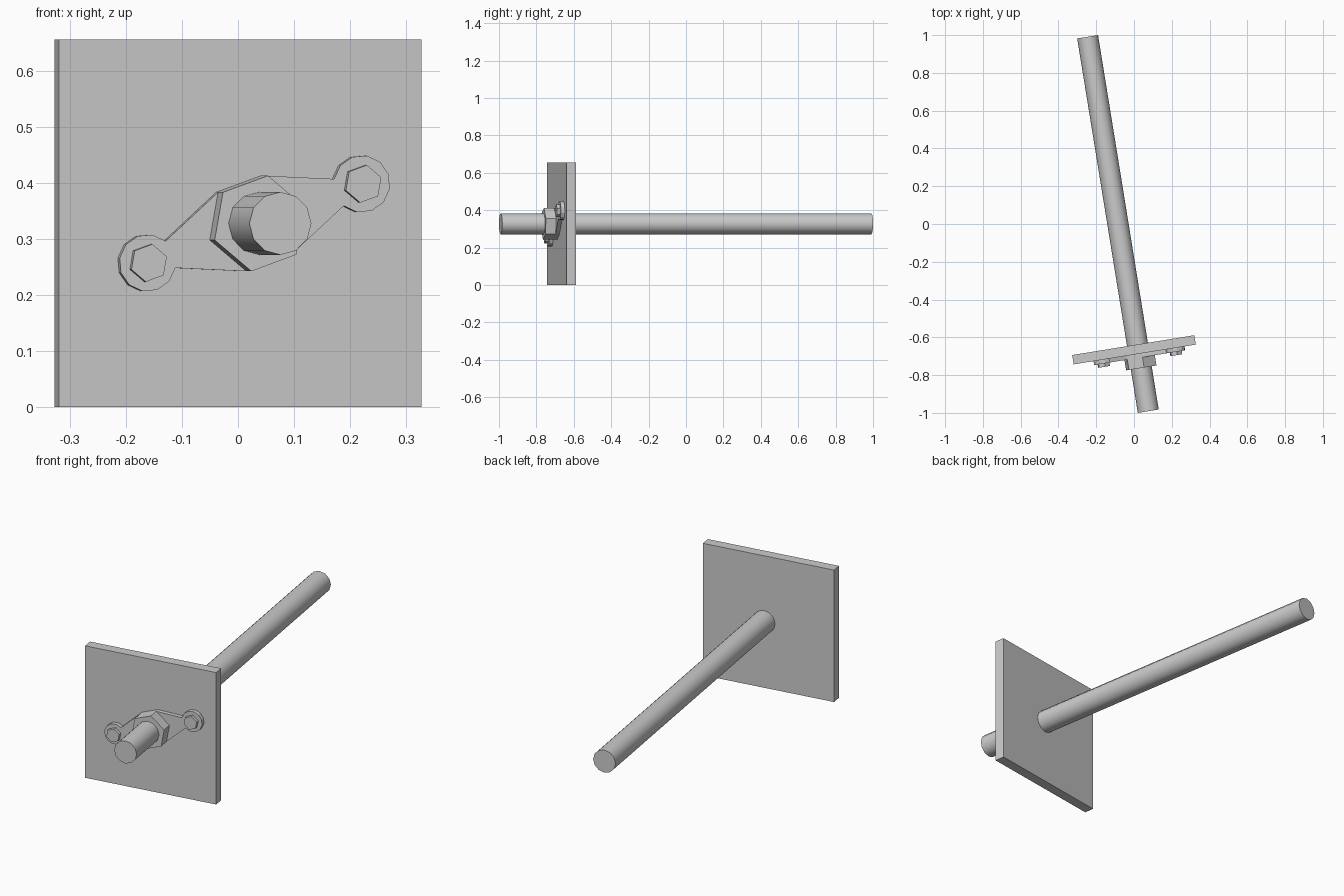
import bpy, bmesh, math
from mathutils import Matrix, Vector

if "Cube" in bpy.data.objects:
    bpy.data.objects.remove(bpy.data.objects["Cube"])

YAW = math.radians(9.2)      # whole assembly turned about z
TILT = math.radians(20)      # flange tilted in the plate's plane
Z = 0.3275


def frame(x, y, tilt=0.0):
    """Profile x -> across, profile y -> up, profile z -> towards the front."""
    return (Matrix.Translation((x, y, Z)) @ Matrix.Rotation(YAW, 4, 'Z')
            @ Matrix.Rotation(math.pi / 2, 4, 'X') @ Matrix.Rotation(tilt, 4, 'Z'))


def ngon(n, r, cx=0.0, start=0.0):
    return [(cx + r * math.cos(start + 2 * math.pi * i / n),
             r * math.sin(start + 2 * math.pi * i / n)) for i in range(n)]


def extrude(name, outline, z0, z1, mat, smooth=False):
    bm = bmesh.new()
    face = bm.faces.new([bm.verts.new((x, y, z0)) for x, y in outline])
    ext = bmesh.ops.extrude_face_region(bm, geom=[face])
    verts = [g for g in ext['geom'] if isinstance(g, bmesh.types.BMVert)]
    bmesh.ops.translate(bm, verts=verts, vec=Vector((0, 0, z1 - z0)))
    bmesh.ops.recalc_face_normals(bm, faces=bm.faces)
    bm.transform(mat)
    me = bpy.data.meshes.new(name)
    bm.to_mesh(me)
    bm.free()
    ob = bpy.data.objects.new(name, me)
    bpy.context.collection.objects.link(ob)
    if smooth:
        bpy.ops.object.select_all(action='DESELECT')
        ob.select_set(True)
        bpy.context.view_layer.objects.active = ob
        bpy.ops.object.shade_smooth_by_angle(angle=math.radians(40))
    return ob


# square plate
s = 0.3275
extrude("mounting_plate", [(-s, -s), (s, -s), (s, s), (-s, s)], -0.025, 0.025,
        frame(0, -0.666))

# long round shaft
extrude("shaft", ngon(12, 0.056), -1.004, 1.004, frame(-0.085, 0), smooth=True)

# bearing flange: hexagonal middle, tapering arms, round ears
bearing = frame(0.0225, -0.6623, TILT)
R, EAR, BOLT = 0.0865, 0.051, 0.206
ear = [(BOLT + EAR * math.cos(math.radians(a)), EAR * math.sin(math.radians(a)))
       for a in range(-150, 151, 30)]
half = [(R / 2, -R * 0.866)] + ear + [(R / 2, R * 0.866)]
extrude("bearing_flange", half + [(-x, -y) for x, y in half], 0.025, 0.046, bearing)

# hexagonal hub around the shaft
extrude("bearing_hub", ngon(6, R), 0.025, 0.101, bearing)

# bolt heads on the ears
for side, label in ((-1, "left"), (1, "right")):
    extrude("bolt_head_" + label, ngon(6, 0.034, side * BOLT), 0.04, 0.064, bearing)
